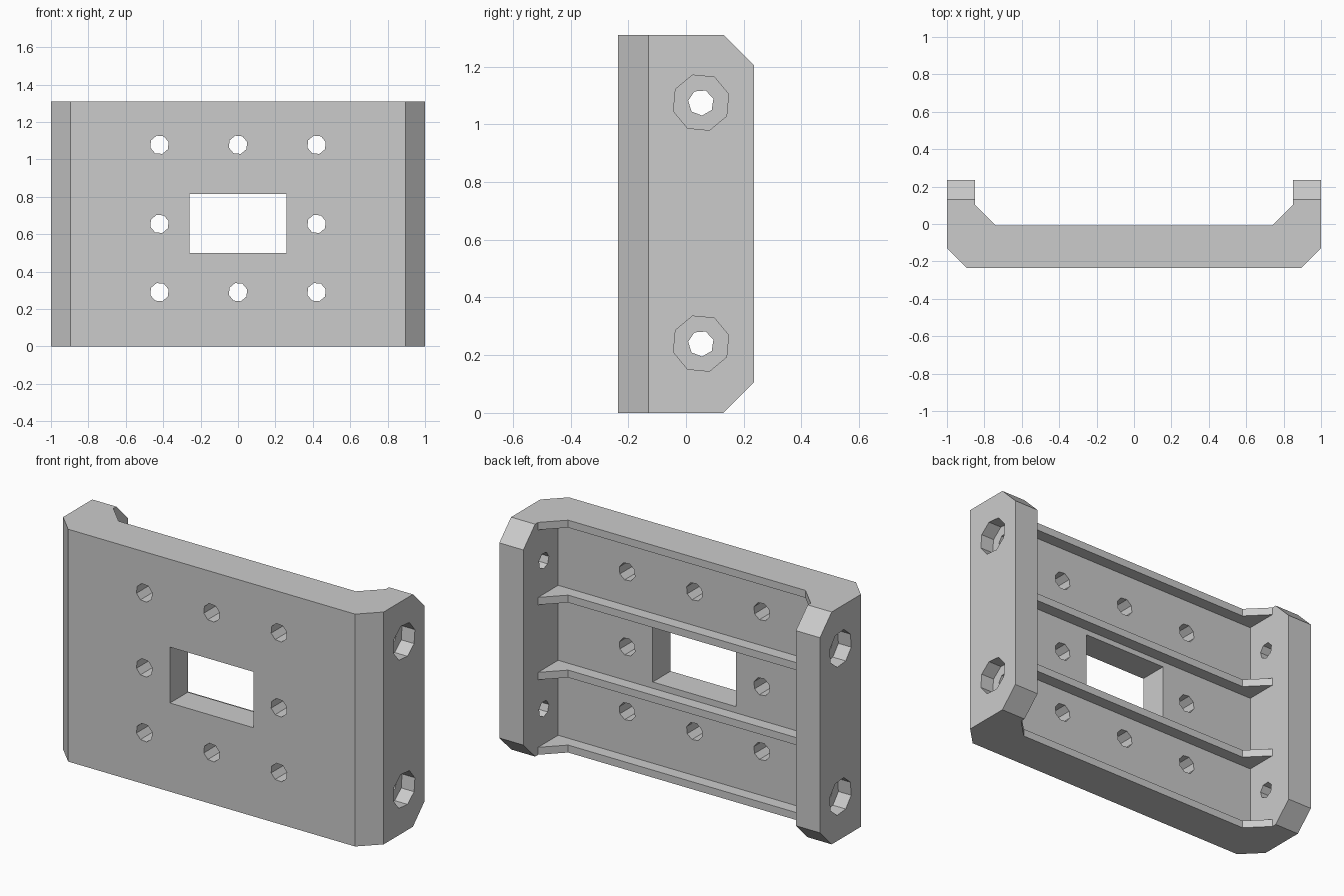
import bpy
import bmesh
from math import cos, sin, pi
from mathutils import Vector

cube = bpy.data.objects.get("Cube")
if cube:
    bpy.data.objects.remove(cube)

HEIGHT = 1.31
FRONT, BACK = -0.235, 0.235
FLOOR, RIB_FACE = -0.075, -0.007   # pocket floor and rib face
WALL = 0.85                        # inner face of the side walls
RIB = 0.042

grey = bpy.data.materials.new("plain grey")
grey.use_nodes = True
colour = (0.6, 0.6, 0.6, 1)
grey.diffuse_color = colour
grey.node_tree.nodes["Principled BSDF"].inputs["Base Color"].default_value = colour


def prism(name, points, sweep):
    """Closed solid: a planar polygon swept along a vector."""
    bm = bmesh.new()
    face = bm.faces.new([bm.verts.new(p) for p in points])
    new = bmesh.ops.extrude_face_region(bm, geom=[face])["geom"]
    moved = [g for g in new if isinstance(g, bmesh.types.BMVert)]
    bmesh.ops.translate(bm, verts=moved, vec=Vector(sweep))
    bmesh.ops.recalc_face_normals(bm, faces=bm.faces)
    mesh = bpy.data.meshes.new(name)
    bm.to_mesh(mesh)
    bm.free()
    obj = bpy.data.objects.new(name, mesh)
    bpy.context.scene.collection.objects.link(obj)
    return obj


def box(name, x, y, z):
    pts = [(x[0], y[0], z[0]), (x[1], y[0], z[0]), (x[1], y[0], z[1]), (x[0], y[0], z[1])]
    return prism(name, pts, (0, y[1] - y[0], 0))


def ring(radius, sides, turn=0.0):
    return [(radius * cos(turn + 2 * pi * i / sides), radius * sin(turn + 2 * pi * i / sides))
            for i in range(sides)]


# Channel body: chamfered outside corners, sloped gussets inside
half = [(0.895, FRONT), (1, -0.13), (1, BACK), (WALL, BACK), (WALL, 0.103), (0.74, RIB_FACE)]
outline = half + [(-x, y) for x, y in reversed(half)]
body = prism("mounting_bracket", [(x, y, 0) for x, y in outline], (0, 0, HEIGHT))
body.data.materials.append(grey)

cutters = []

# Three pockets, leaving four horizontal ribs
pitch = (HEIGHT - RIB) / 3
for i in range(3):
    cutters.append(box("pocket_cutter", (-WALL, WALL), (FLOOR, 0.3),
                       (i * pitch + RIB, (i + 1) * pitch)))

# Rectangular window
cutters.append(box("window_cutter", (-0.26, 0.26), (-0.4, 0.1), (0.5, 0.815)))

# Eight holes around the window
for x in (-0.42, 0, 0.42):
    for z in (0.29, 0.655, 1.078):
        if x or z != 0.655:
            pts = [(x + u, -0.4, z + v) for u, v in ring(0.051, 8, 0.3)]
            cutters.append(prism("plate_hole_cutter", pts, (0, 0.5, 0)))

# Counterbored holes through both side walls
for side in (-1, 1):
    for z in (0.24, 1.075):
        for radius, sides, start, depth in ((0.045, 7, 1.2, 0.5), (0.1, 8, 1.2, 0.28)):
            pts = [(side * start, 0.052 + u, z + v) for u, v in ring(radius, sides, 0.3)]
            cutters.append(prism("side_bore_cutter", pts, (-side * depth, 0, 0)))

# Bevelled back corners at the top and bottom of the walls
for edge, way in ((0, 1), (HEIGHT, -1)):
    pts = [(-1.2, 0.08, edge - way * 0.05), (-1.2, 0.335, edge + way * 0.205),
           (-1.2, 0.335, edge - way * 0.05)]
    cutters.append(prism("corner_cutter", pts, (2.4, 0, 0)))

for cutter in cutters:
    cutter.hide_render = True
    mod = body.modifiers.new("cut", "BOOLEAN")
    mod.operation = "DIFFERENCE"
    mod.solver = "EXACT"
    mod.object = cutter

# Bake the cuts and drop the cutters
bpy.context.view_layer.update()
result = bpy.data.meshes.new_from_object(
    body.evaluated_get(bpy.context.evaluated_depsgraph_get()))
body.modifiers.clear()
body.data = result
for cutter in cutters:
    bpy.data.objects.remove(cutter)
